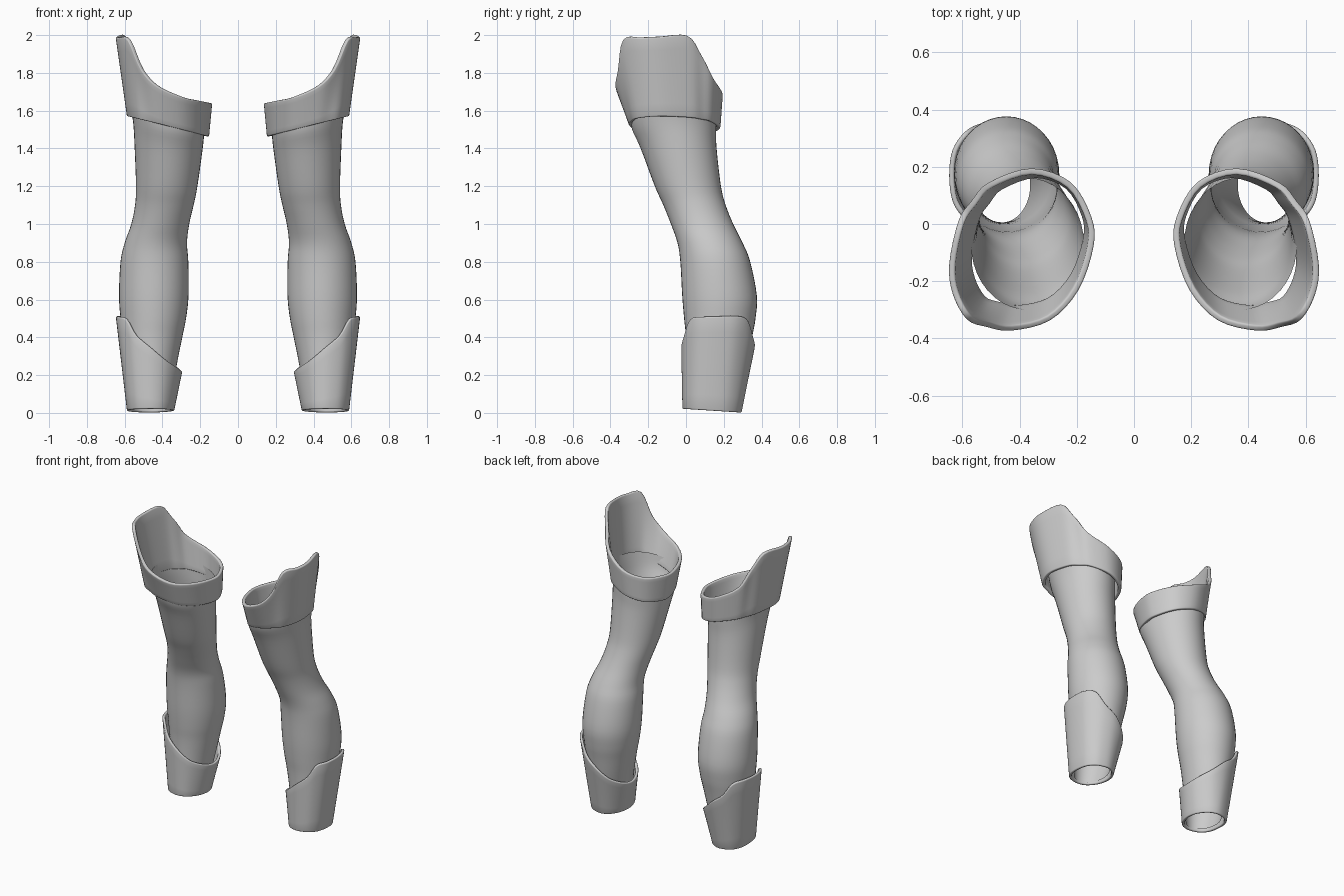
import bpy, math
from mathutils import Vector

if "Cube" in bpy.data.objects:
    bpy.data.objects.remove(bpy.data.objects["Cube"])


def catmull(a, b, c, d, t):
    return 0.5 * (2 * b + (c - a) * t + (2 * a - 5 * b + 4 * c - d) * t ** 2
                  + (3 * b - a - 3 * c + d) * t ** 3)


def smooth_path(points, steps, closed):
    """Catmull-Rom curve through tuples of any length."""
    pts = [Vector(p) for p in points]
    n = len(pts)
    get = (lambda i: pts[i % n]) if closed else (lambda i: pts[max(0, min(n - 1, i))])
    out = [catmull(get(i - 1), get(i), get(i + 1), get(i + 2), k / steps)
           for i in range(n if closed else n - 1) for k in range(steps)]
    return out if closed else out + [pts[-1]]


def loft(name, rings, thickness=0.0):
    """Skin stacked rings (anticlockwise, bottom to top), mirror to the other side."""
    n = len(rings[0])
    verts = [v for ring in rings for v in ring]
    faces = [(r * n + i, r * n + (i + 1) % n, (r + 1) * n + (i + 1) % n, (r + 1) * n + i)
             for r in range(len(rings) - 1) for i in range(n)]
    mesh = bpy.data.meshes.new(name)
    mesh.from_pydata(verts, [], faces)
    obj = bpy.data.objects.new(name, mesh)
    bpy.context.collection.objects.link(obj)
    if thickness:
        solid = obj.modifiers.new("thickness", 'SOLIDIFY')
        solid.thickness = thickness
        solid.offset = -1
        bevel = obj.modifiers.new("rounded_rim", 'BEVEL')
        bevel.width = 0.007
        bevel.segments = 3
        bevel.limit_method = 'ANGLE'
        bevel.angle_limit = math.radians(50)
    mirror = obj.modifiers.new("mirror", 'MIRROR')
    mirror.use_clip = False
    mirror.use_mirror_merge = False
    bpy.ops.object.select_all(action='DESELECT')
    obj.select_set(True)
    bpy.context.view_layer.objects.active = obj
    bpy.ops.object.convert(target='MESH')
    bpy.ops.object.shade_smooth_by_angle(angle=math.radians(40))
    return obj


def cuff(name, rim, top_centre, base_centre, scale, base_z, thickness):
    """Flared cuff from a shaped top rim down to a smaller base ring."""
    top = smooth_path(rim[::-1], 4, True)
    base = []
    for p in top:
        x = base_centre[0] + (p.x - top_centre[0]) * scale[0]
        y = base_centre[1] + (p.y - top_centre[1]) * scale[1]
        base.append(Vector((x, y, base_z(x, y))))
    rings = [[b.lerp(t, k / 6) for b, t in zip(base, top)] for k in range(7)]
    return loft(name, rings, thickness)


# Bent sleeve: z, x min, x max, y min, y max
sections = [
    (0.03, 0.363, 0.563, 0.005, 0.265), (0.25, 0.325, 0.590, 0.005, 0.322),
    (0.40, 0.295, 0.612, 0.000, 0.350), (0.50, 0.275, 0.622, -0.010, 0.368),
    (0.62, 0.262, 0.630, -0.020, 0.375), (0.80, 0.263, 0.622, -0.030, 0.340),
    (0.90, 0.270, 0.600, -0.045, 0.300), (1.00, 0.258, 0.565, -0.080, 0.250),
    (1.10, 0.235, 0.545, -0.120, 0.210), (1.20, 0.215, 0.540, -0.165, 0.185),
    (1.40, 0.190, 0.548, -0.240, 0.162), (1.50, 0.180, 0.555, -0.285, 0.160),
    (1.58, 0.175, 0.570, -0.300, 0.160),
]
sleeve_rings = []
for z, x0, x1, y0, y1 in smooth_path(sections, 4, False):
    tilt = 0.25 * max(0, (z - 1.2) / 0.38)     # top end slants with the cuff
    ring = []
    for i in range(40):
        a = 2 * math.pi * i / 40
        dx = (x1 - x0) / 2 * math.cos(a)
        ring.append(((x0 + x1) / 2 + dx, (y0 + y1) / 2 + (y1 - y0) / 2 * math.sin(a),
                     z + dx * tilt))
    sleeve_rings.append(ring)
loft("sleeve", sleeve_rings)

# Upper cuff with a tall outer flap
upper_rim = [
    (0.36, 0.195, 1.69), (0.51, 0.145, 1.775), (0.57, 0.08, 1.90), (0.615, 0.01, 1.995),
    (0.647, -0.14, 1.99), (0.635, -0.245, 1.985), (0.585, -0.335, 1.975),
    (0.515, -0.362, 1.82), (0.43, -0.375, 1.73), (0.295, -0.34, 1.67),
    (0.195, -0.235, 1.65), (0.142, -0.085, 1.64), (0.147, 0.02, 1.64), (0.22, 0.145, 1.65),
]
cuff("upper_cuff", upper_rim, (0.394, -0.09), (0.372, -0.06), (0.85, 0.85),
     lambda x, y: 1.465 + (x - 0.16) * 0.244, 0.022)

# Lower cuff, smaller, with the same kind of flap
lower_rim = [
    (0.45, 0.365, 0.35), (0.53, 0.355, 0.41), (0.59, 0.325, 0.495), (0.635, 0.26, 0.512),
    (0.647, 0.17, 0.51), (0.635, 0.08, 0.507), (0.595, 0.02, 0.495), (0.54, -0.012, 0.41),
    (0.46, -0.025, 0.345), (0.38, 0.0, 0.28), (0.32, 0.07, 0.24), (0.295, 0.16, 0.22),
    (0.31, 0.25, 0.235), (0.37, 0.33, 0.28),
]
cuff("lower_cuff", lower_rim, (0.471, 0.17), (0.463, 0.137), (0.71, 0.80),
     lambda x, y: 0.02 - y * 0.065, 0.018)
